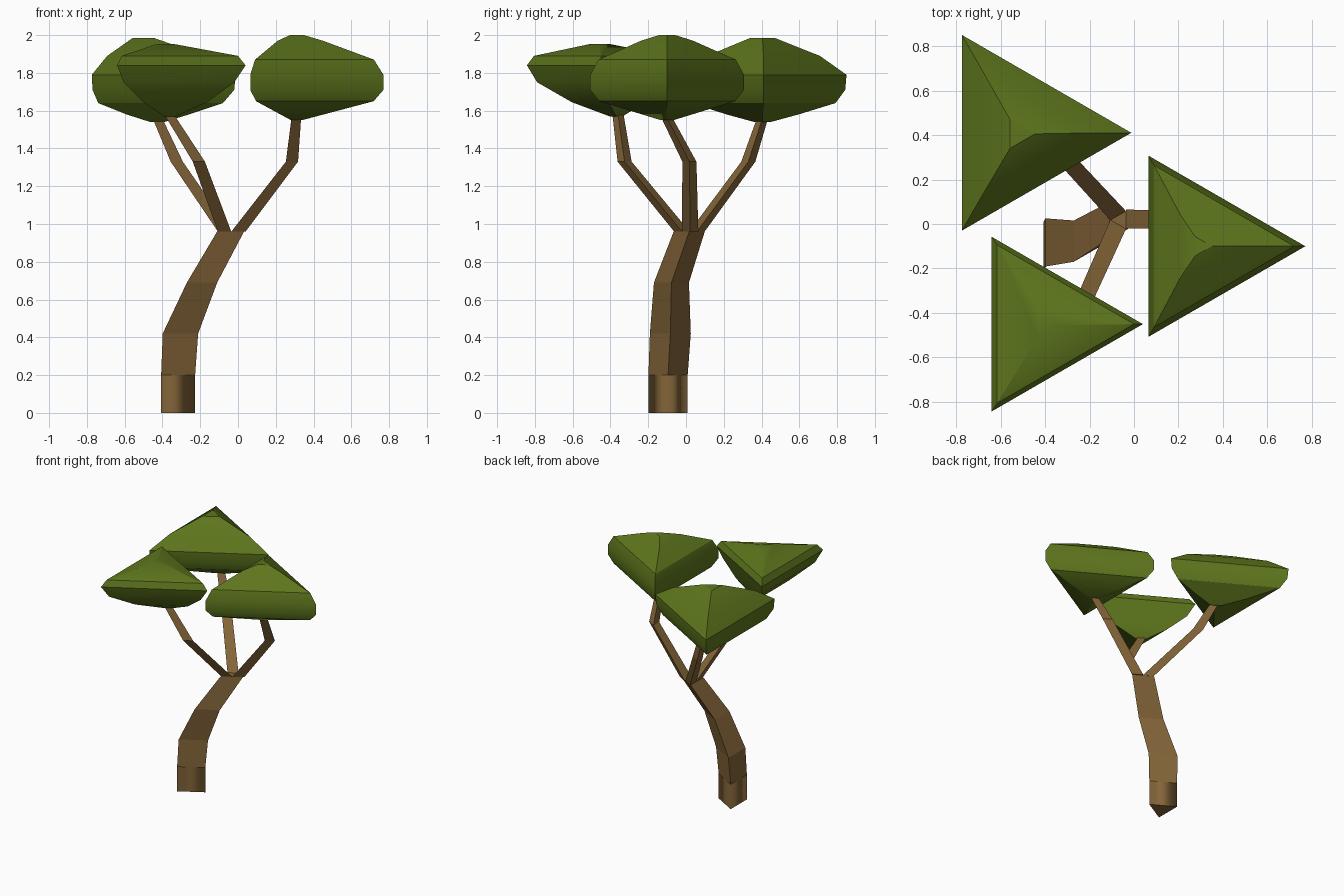
import bpy, bmesh
from math import cos, sin, pi, radians

if "Cube" in bpy.data.objects:
    bpy.data.objects.remove(bpy.data.objects["Cube"])


def material(name, color):
    m = bpy.data.materials.new(name)
    m.diffuse_color = (*color, 1)
    m.use_nodes = True
    m.node_tree.nodes["Principled BSDF"].inputs["Base Color"].default_value = m.diffuse_color
    return m


bark = material("bark", (0.23, 0.13, 0.04))
leaf = material("leaf", (0.11, 0.18, 0.012))


def loft(name, rings, mat, smooth=None):
    """Stack of three-sided horizontal rings (x, y, z, radius), corner toward +x."""
    bm = bmesh.new()
    loops = [[bm.verts.new((x + r * cos(2 * pi * k / 3), y + r * sin(2 * pi * k / 3), z))
              for k in range(3)] for x, y, z, r in rings]
    for a, b in zip(loops, loops[1:]):
        for k in range(3):
            n = (k + 1) % 3
            bm.faces.new((a[k], a[n], b[n], b[k]))
    bm.faces.new(loops[0][::-1])
    bm.faces.new(loops[-1])
    bmesh.ops.recalc_face_normals(bm, faces=bm.faces)
    if smooth == "sides":
        for f in bm.faces:
            f.smooth = abs(f.normal.z) < 0.5
        for e in bm.edges:
            e.smooth = abs(e.verts[0].co.z - e.verts[1].co.z) > 0.01
    mesh = bpy.data.meshes.new(name)
    bm.to_mesh(mesh)
    bm.free()
    mesh.materials.append(mat)
    ob = bpy.data.objects.new(name, mesh)
    bpy.context.collection.objects.link(ob)
    if smooth == "angle":
        bpy.ops.object.select_all(action='DESELECT')
        ob.select_set(True)
        bpy.context.view_layer.objects.active = ob
        bpy.ops.object.shade_smooth_by_angle(angle=radians(30))
    return ob


# Trunk: straight foot, then leaning upper part
loft("trunk_foot", [(-.347, -.095, 0, .12), (-.347, -.095, .2, .12)], bark, "sides")
loft("trunk", [(-.347, -.095, .2, .12), (-.336, -.083, .42, .125),
               (-.217, -.077, .69, .107), (-.063, .017, .96, .095)], bark)

# Three forked branches
loft("branch_right", [(-.01, .022, .96, .05), (.275, .018, 1.33, .043),
                      (.30, -.10, 1.56, .034)], bark)
loft("branch_back", [(-.083, .058, .96, .047), (-.335, .33, 1.33, .043),
                     (-.435, .405, 1.56, .034)], bark)
loft("branch_front", [(-.083, -.022, .96, .047), (-.218, -.325, 1.33, .043),
                      (-.373, -.36, 1.58, .034)], bark)

# Leaf canopies
loft("canopy_right", [(.30, -.10, 1.55, .04), (.303, -.10, 1.65, .415), (.30, -.10, 1.71, .47),
                      (.30, -.10, 1.79, .47), (.30, -.10, 1.87, .42), (.29, -.10, 1.97, .16),
                      (.30, -.10, 2.0, .05)], leaf, "angle")
loft("canopy_back", [(-.44, .405, 1.54, .05), (-.48, .405, 1.58, .22), (-.52, .41, 1.64, .44),
                     (-.52, .41, 1.71, .5), (-.52, .41, 1.79, .508), (-.52, .41, 1.89, .345),
                     (-.52, .405, 1.985, .075)], leaf, "angle")
loft("canopy_front", [(-.37, -.37, 1.57, .04), (-.388, -.41, 1.645, .225), (-.41, -.45, 1.75, .39),
                      (-.413, -.45, 1.84, .453), (-.41, -.45, 1.89, .41),
                      (-.40, -.455, 1.953, .06)], leaf, "angle")
